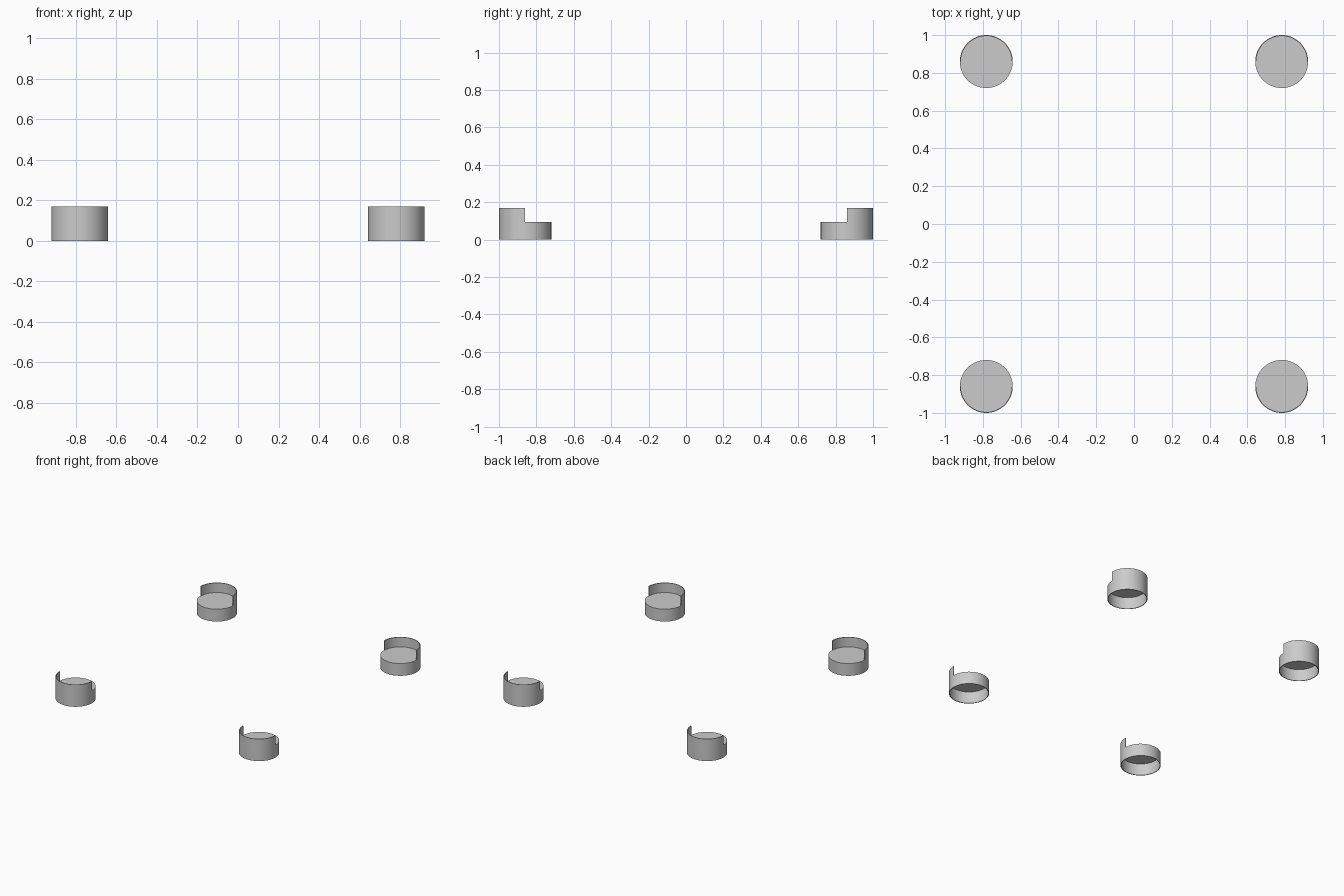
import bpy, bmesh, math

if "Cube" in bpy.data.objects:
    bpy.data.objects.remove(bpy.data.objects["Cube"])

CX, CY = 0.782, 0.86        # foot cup centre
R, T = 0.14, 0.005          # outer radius, wall thickness
FLOOR, TOP = 0.095, 0.17    # disc level and lip height
SEG = 64


def sweep(name, profile, sweep_angle, closed):
    """Revolve a closed (radius, z) profile around z, then mirror to all four corners."""
    n = round(SEG * sweep_angle / math.tau)
    bm = bmesh.new()
    rings = []
    for i in range(n if closed else n + 1):
        a = sweep_angle * i / n
        rings.append([bm.verts.new((CX + r * math.cos(a), CY + r * math.sin(a), z))
                      for r, z in profile])
    m = len(profile)
    for i in range(n):
        p, q = rings[i], rings[(i + 1) % len(rings)]
        for j in range(m):
            k = (j + 1) % m
            bm.faces.new((p[j], q[j], q[k], p[k]))
    if not closed:
        bm.faces.new(rings[0])
        bm.faces.new(rings[-1][::-1])
    bmesh.ops.remove_doubles(bm, verts=bm.verts, dist=1e-5)
    bmesh.ops.dissolve_degenerate(bm, edges=bm.edges, dist=1e-6)
    bmesh.ops.recalc_face_normals(bm, faces=bm.faces)
    me = bpy.data.meshes.new(name)
    bm.to_mesh(me)
    bm.free()
    ob = bpy.data.objects.new(name, me)
    bpy.context.collection.objects.link(ob)
    mod = ob.modifiers.new("four_corners", 'MIRROR')
    mod.use_axis = (True, True, False)
    mod.use_mirror_merge = False
    bpy.ops.object.select_all(action='DESELECT')
    ob.select_set(True)
    bpy.context.view_layer.objects.active = ob
    bpy.ops.object.shade_smooth_by_angle(angle=math.radians(30))
    return ob


# Low cup: round wall, open underneath, closed by a disc flush with its top
sweep("foot_cup", [(R, 0), (R, FLOOR), (0, FLOOR), (0, FLOOR - T),
                   (R - T, FLOOR - T), (R - T, 0)], math.tau, True)

# Raised half-round lip on the outward side
sweep("foot_lip", [(R, FLOOR), (R, TOP), (R - T, TOP), (R - T, FLOOR)], math.pi, False)
